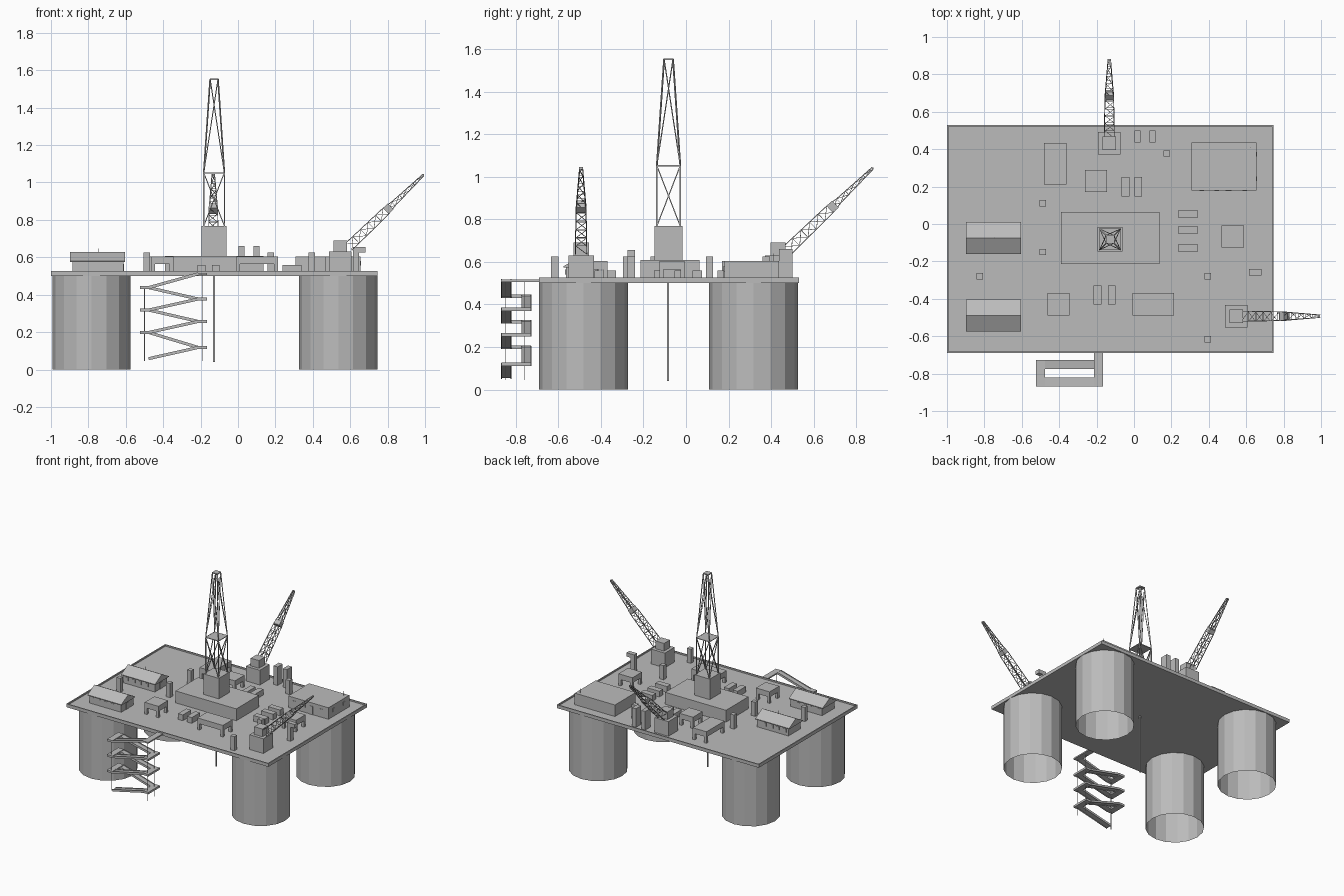
import bpy, bmesh, math
from mathutils import Vector, Matrix

cube = bpy.data.objects.get("Cube")
if cube:
    bpy.data.objects.remove(cube, do_unlink=True)

steel = bpy.data.materials.new("plain_grey_steel")
steel.use_nodes = True
GREY = (0.5, 0.5, 0.5, 1)
steel.diffuse_color = GREY
steel.node_tree.nodes["Principled BSDF"].inputs["Base Color"].default_value = GREY

DECK = 0.515


def finish(name, bm):
    mesh = bpy.data.meshes.new(name)
    bm.to_mesh(mesh)
    bm.free()
    mesh.materials.append(steel)
    ob = bpy.data.objects.new(name, mesh)
    bpy.context.collection.objects.link(ob)
    return ob


def box(bm, x0, x1, y0, y1, z0, z1):
    m = (Matrix.Translation(((x0 + x1) / 2, (y0 + y1) / 2, (z0 + z1) / 2))
         @ Matrix.Diagonal((x1 - x0, y1 - y0, z1 - z0, 1)))
    bmesh.ops.create_cube(bm, size=1, matrix=m)


def bar(bm, a, b, w=0.005, h=None):
    a, b = Vector(a), Vector(b)
    d = b - a
    rot = d.to_track_quat('Y', 'Z').to_matrix().to_4x4()
    m = Matrix.Translation((a + b) / 2) @ rot @ Matrix.Diagonal((w, d.length, h or w, 1))
    bmesh.ops.create_cube(bm, size=1, matrix=m)


def boxes(name, items, z1, z0=DECK):
    bm = bmesh.new()
    for x0, x1, y0, y1 in items:
        box(bm, x0, x1, y0, y1, z0, z1)
    return finish(name, bm)


def ring(c, u, v, ru, rv):
    """Four corners of a rectangle around c."""
    return [c + u * su * ru + v * sv * rv for su, sv in ((-1, -1), (1, -1), (1, 1), (-1, 1))]


def lattice(bm, lo, hi, w, brace, cross=True):
    """Four chords between two rings, with X or single braces on each side."""
    for i in range(4):
        j = (i + 1) % 4
        bar(bm, lo[i], hi[i], w)
        bar(bm, hi[i], hi[j], brace)
        bar(bm, lo[i], hi[j], brace)
        if cross:
            bar(bm, lo[j], hi[i], brace)


# Deck slab with a raised lip
bm = bmesh.new()
box(bm, -1, 0.745, -0.69, 0.53, 0.5, DECK)
for x in (-1, 0.737):
    box(bm, x, x + 0.008, -0.69, 0.53, DECK, 0.526)
for y in (-0.69, 0.522):
    box(bm, -1, 0.745, y, y + 0.008, DECK, 0.526)
finish("deck", bm)

# Open hollow legs
for sx, x in (("right", -0.783), ("left", 0.536)):
    for sy, y in (("front", -0.482), ("back", 0.317)):
        bm = bmesh.new()
        bmesh.ops.create_cone(bm, cap_ends=False, segments=16, radius1=0.209, radius2=0.209,
                              depth=0.5, matrix=Matrix.Translation((x, y, 0.25)))
        finish(f"{sy}_{sx}_leg", bm)

# Central drill floor and derrick
boxes("drill_platform", [(-0.39, 0.135, -0.214, 0.064)], 0.608)
boxes("derrick_base", [(-0.194, -0.062, -0.148, -0.016)], 0.768, 0.6)
bm = bmesh.new()
X, Y = Vector((1, 0, 0)), Vector((0, 1, 0))
levels = [ring(Vector((-0.128, -0.082, z)), X, Y, r, r)
          for z, r in ((0.768, 0.055), (1.052, 0.055), (1.553, 0.021))]
lattice(bm, levels[0], levels[1], 0.006, 0.005)
lattice(bm, levels[1], levels[2], 0.006, 0.004)
box(bm, -0.183, -0.073, -0.137, -0.027, 1.049, 1.054)
box(bm, -0.151, -0.105, -0.105, -0.059, 1.548, 1.556)
finish("derrick", bm)
bm = bmesh.new()
bar(bm, (-0.128, -0.085, 0.04), (-0.128, -0.085, 0.5), 0.009)
finish("drill_string", bm)


# Cranes
def crane(name, cx, cy, out):
    boxes(name + "_base", [(cx - 0.06, cx + 0.06, cy - 0.06, cy + 0.06)], 0.63)
    boxes(name + "_cab", [(cx - 0.036, cx + 0.036, cy - 0.036, cy + 0.036)], 0.69, 0.63)
    bm = bmesh.new()
    side = Vector((-out.y, out.x, 0))
    start = Vector((cx, cy, 0.655)) + out * 0.045
    end = Vector((cx, cy, 1.04)) + out * 0.445
    d = (end - start).normalized()
    up = side.cross(d)
    n = 10
    rings = []
    for i in range(n + 1):
        t = i / n
        half = 0.027 - 0.004 * t / 0.5 if t < 0.5 else 0.023 - 0.032 * (t - 0.5)
        rings.append(ring(start.lerp(end, t), side, up, half, half * (0.95 if t < 0.6 else 0.7)))
    for i in range(n):
        lattice(bm, rings[i], rings[i + 1], 0.004, 0.0025, cross=False)
    # Panel box in the middle of the boom
    c = start.lerp(end, 0.53)
    bar(bm, c - d * 0.018, c + d * 0.018, 0.046, 0.044)
    bar(bm, end - side * 0.009, end + side * 0.009, 0.008)
    finish(name + "_boom", bm)


crane("left_crane", 0.546, -0.493, Vector((1, 0, 0)))
crane("back_crane", -0.132, 0.432, Vector((0, 1, 0)))


# Gabled cabins
def cabin(name, y0, y1):
    x0, x1, mid = -0.897, -0.605, (y0 + y1) / 2
    bm = bmesh.new()
    box(bm, x0 + 0.012, x1 - 0.008, y0 + 0.01, y1 - 0.01, DECK, 0.58)
    for x in (x0 + 0.03, x0 + 0.09, x1 - 0.15, x1 - 0.09):
        for y in (y0 + 0.007, y1 - 0.01):
            box(bm, x, x + 0.025, y, y + 0.003, 0.54, 0.565)
    box(bm, x1 - 0.008, x1 - 0.005, mid - 0.015, mid + 0.015, DECK, 0.565)
    ends = [[bm.verts.new((x, y, z)) for y, z in
             ((y0, 0.574), (y1, 0.574), (y1, 0.58), (mid, 0.627), (y0, 0.58))]
            for x in (x0, x1)]
    bm.faces.new(ends[0])
    bm.faces.new(ends[1])
    for i in range(5):
        j = (i + 1) % 5
        bm.faces.new((ends[0][i], ends[0][j], ends[1][j], ends[1][i]))
    bmesh.ops.recalc_face_normals(bm, faces=bm.faces)
    finish(name, bm)


cabin("rear_cabin", -0.16, 0.01)
cabin("front_cabin", -0.575, -0.405)

# Flat control building with door, windows and mast
bm = bmesh.new()
box(bm, 0.308, 0.655, 0.18, 0.437, DECK, 0.605)
for x in (0.35, 0.43, 0.58):
    box(bm, x, x + 0.025, 0.177, 0.18, 0.555, 0.58)
box(bm, 0.49, 0.52, 0.177, 0.18, DECK, 0.58)
for y in (0.23, 0.36):
    box(bm, 0.655, 0.658, y, y + 0.025, 0.555, 0.58)
bar(bm, (0.625, 0.41, 0.6), (0.625, 0.41, 0.64), 0.003)
bar(bm, (-0.745, -0.075, 0.62), (-0.745, -0.075, 0.648), 0.003)
finish("control_building", bm)

# Raised equipment tables on four legs
TABLES = [(-0.48, -0.36, 0.21, 0.433), (-0.262, -0.145, 0.17, 0.288), (-0.463, -0.345, -0.49, -0.37),
          (-0.008, 0.213, -0.49, -0.37), (0.468, 0.588, -0.125, -0.007)]
bm = bmesh.new()
for x0, x1, y0, y1 in TABLES:
    box(bm, x0, x1, y0, y1, 0.563, 0.605)
    for x in (x0, x1 - 0.02):
        for y in (y0, y1 - 0.02):
            box(bm, x, x + 0.02, y, y + 0.02, DECK, 0.563)
finish("equipment_tables", bm)

# Square vents, tall stacks and low crates
posts = [(-0.487, 0.11), (-0.487, -0.15), (-0.825, -0.28), (0.395, -0.28), (0.395, -0.617), (0.176, 0.377)]
boxes("vent_posts", [(x - 0.017, x + 0.017, y - 0.017, y + 0.017) for x, y in posts], 0.625)
boxes("tall_stacks", [(x, x + 0.034, 0.437, 0.5) for x in (0.002, 0.082)], 0.66)
boxes("low_crates",
      [(x, x + 0.042, 0.147, 0.25) for x in (-0.066, 0.002)]
      + [(x, x + 0.042, -0.43, -0.328) for x in (-0.217, -0.14)]
      + [(0.238, 0.34, y, y + 0.044) for y in (-0.15, -0.054, 0.031)], 0.56)
boxes("hooded_vent_post", [(0.615, 0.648, -0.275, -0.24)], 0.63)
boxes("hooded_vent_head", [(0.615, 0.682, -0.275, -0.24)], 0.655, 0.625)

# Zigzag stair hung on the front edge
bm = bmesh.new()
XR, XL = -0.19, -0.5
heights = [0.512, 0.438, 0.377, 0.318, 0.257, 0.198, 0.118, 0.058]
box(bm, -0.213, -0.166, -0.87, -0.69, 0.506, 0.516)
for i, (za, zb) in enumerate(zip(heights, heights[1:])):
    y = -0.845 if i % 2 == 0 else -0.75
    xa, xb = (XR - 0.022, XL + 0.022) if i % 2 == 0 else (XL + 0.022, XR - 0.022)
    bar(bm, (xa, y, za), (xb, y, zb), 0.045, 0.006)
    for dy in (-0.022, 0.022):
        bar(bm, (xa, y + dy, za), (xb, y + dy, zb), 0.004, 0.016)
    if i < 6:
        x = XL if i % 2 == 0 else XR
        box(bm, x - 0.024, x + 0.024, -0.868, -0.728, zb - 0.008, zb + 0.008)
for x, y in ((XR, -0.76), (XR, -0.85), (XL, -0.85)):
    bar(bm, (x, y, 0.045), (x, y, 0.51 if x == XR else 0.44), 0.003)
finish("hanging_stair", bm)
